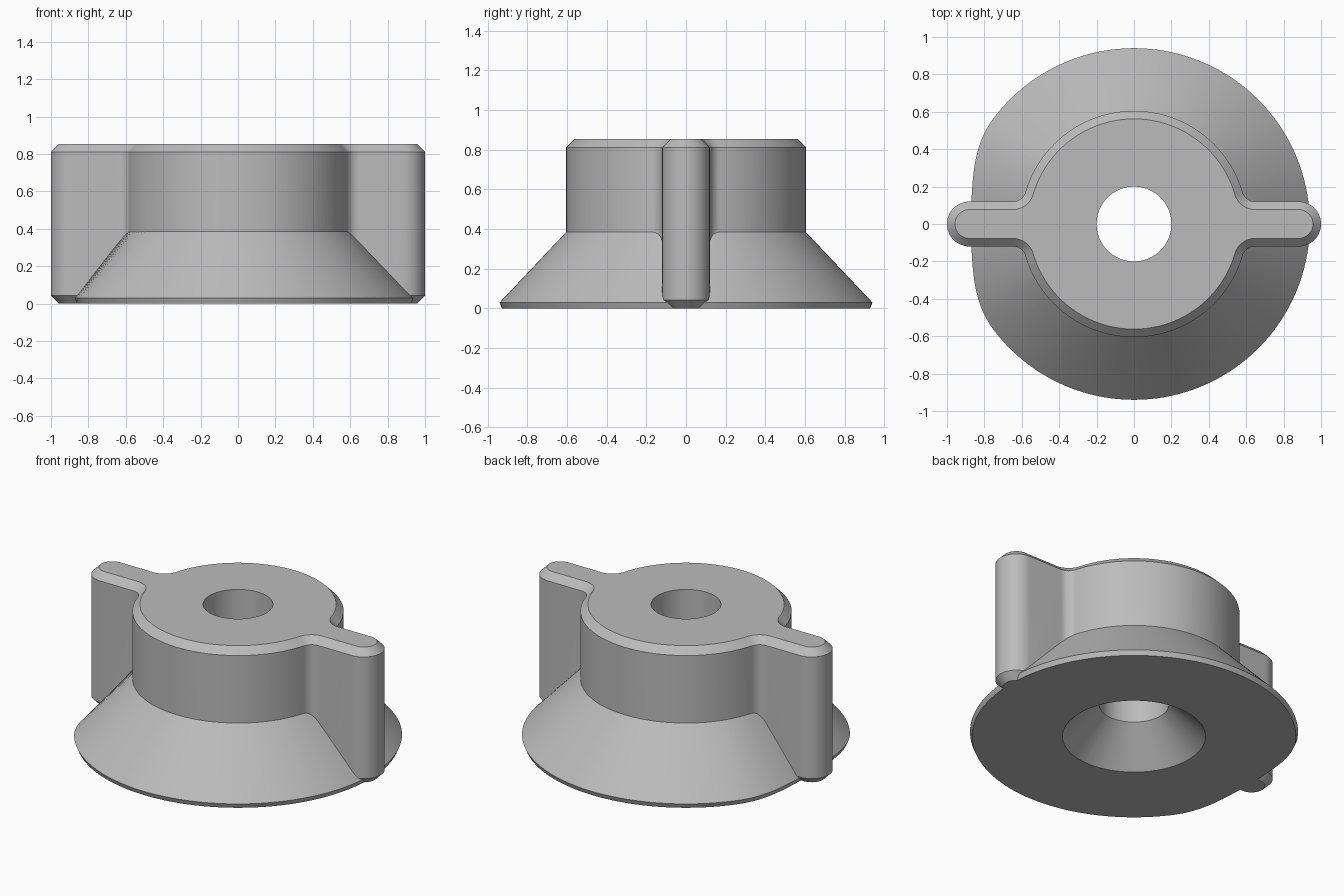
import bpy, bmesh
from math import pi, sin, cos, sqrt, atan2, degrees, radians

cube = bpy.data.objects.get("Cube")
if cube:
    bpy.data.objects.remove(cube)

HUB_R, WING_W, FILLET, BEVEL = 0.605, 0.12, 0.07, 0.043
HEIGHT, CONE_TOP, RIM_Z = 0.855, 0.385, 0.03

grey = bpy.data.materials.new("plain grey")
grey.use_nodes = True
grey.diffuse_color = (0.5, 0.5, 0.5, 1)
grey.node_tree.nodes["Principled BSDF"].inputs["Base Color"].default_value = (0.5, 0.5, 0.5, 1)


def loft(name, rings):
    """Closed solid skinned through equal-length rings of points, bottom to top."""
    bm = bmesh.new()
    loops = [[bm.verts.new(p) for p in ring] for ring in rings]
    n = len(loops[0])
    for a, b in zip(loops, loops[1:]):
        for i in range(n):
            j = (i + 1) % n
            bm.faces.new((a[i], a[j], b[j], b[i]))
    bm.faces.new(loops[0][::-1])
    bm.faces.new(loops[-1])
    bmesh.ops.recalc_face_normals(bm, faces=bm.faces)
    mesh = bpy.data.meshes.new(name)
    bm.to_mesh(mesh)
    bm.free()
    mesh.materials.append(grey)
    obj = bpy.data.objects.new(name, mesh)
    bpy.context.collection.objects.link(obj)
    return obj


def arc(cx, cy, r, a, b, n):
    return [(cx + r * cos(a + (b - a) * i / n), cy + r * sin(a + (b - a) * i / n))
            for i in range(n + 1)]


def outline(inset, z):
    """Hub circle with two round-ended wings and filleted joins, offset inwards."""
    cy = WING_W + FILLET
    cx = sqrt((HUB_R + FILLET) ** 2 - cy ** 2)
    join = atan2(cy, cx)
    quarter = arc(1 - WING_W, 0, WING_W - inset, 0, pi / 2, 12)
    quarter += arc(cx, cy, FILLET + inset, -pi / 2, join - pi, 10)
    quarter += arc(0, 0, HUB_R - inset, join, pi / 2, 28)[1:]
    half = quarter + [(-x, y) for x, y in quarter[-2::-1]]
    full = half + [(x, -y) for x, y in half[-2:0:-1]]
    return [(x, y, z) for x, y in full]


def rim_radius(angle):
    """Round rim, eased inwards around the -x side."""
    off = abs(degrees(angle) - 180)
    t = max(0, min(1, (36 - off) / 32))
    return 0.94 - 0.065 * t * t * (3 - 2 * t) if t < 0.5 else 0.94 - 0.065 * (t * t * (3 - 2 * t))


def flange_ring(z, trim=0, n=144):
    k = min(1, (CONE_TOP - z) / (CONE_TOP - RIM_Z))
    ring = []
    for i in range(n):
        a = 2 * pi * i / n
        r = HUB_R + (rim_radius(a) - HUB_R) * k - trim
        ring.append((r * cos(a), r * sin(a), z))
    return ring


def circle(r, z, n=96):
    return [(r * cos(2 * pi * i / n), r * sin(2 * pi * i / n), z) for i in range(n)]


# Winged hub with chamfered top and bottom edges
knob = loft("winged_knob", [outline(BEVEL, 0), outline(0, BEVEL),
                            outline(0, HEIGHT - BEVEL), outline(BEVEL, HEIGHT)])

# Conical flange, running on into the hub
flange = loft("flange", [flange_ring(0, 0.012), flange_ring(RIM_Z), flange_ring(0.5)])

# Through bore with a countersink below
bore = loft("bore_cutter", [circle(0.43, -0.02), circle(0.2, 0.21), circle(0.2, 1)])
bore.hide_render = True

# Join the flange, cut the bore
bpy.ops.object.select_all(action='DESELECT')
bpy.context.view_layer.objects.active = knob
knob.select_set(True)
for tool, operation in ((flange, 'UNION'), (bore, 'DIFFERENCE')):
    mod = knob.modifiers.new(tool.name, 'BOOLEAN')
    mod.object, mod.operation, mod.solver = tool, operation, 'EXACT'
    bpy.ops.object.modifier_apply(modifier=mod.name)
    bpy.data.objects.remove(tool)

bpy.ops.object.shade_smooth_by_angle(angle=radians(25))
